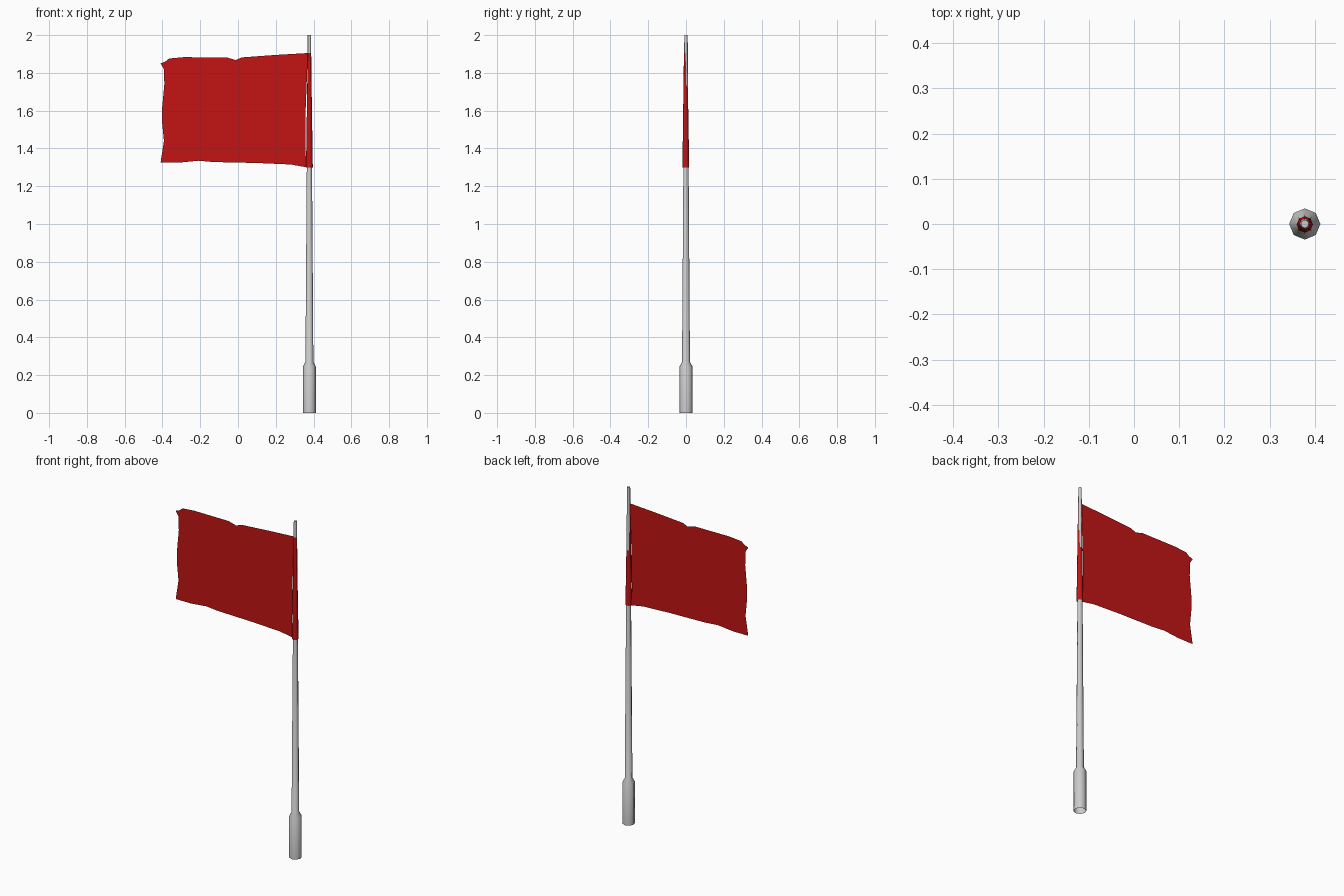
import bpy, bmesh
from math import cos, sin, pi

if "Cube" in bpy.data.objects:
    bpy.data.objects.remove(bpy.data.objects["Cube"])

POLE_X = 0.378
SIDES = 8

red = bpy.data.materials.new("red_cloth")
red.diffuse_color = (0.55, 0.007, 0.007, 1)
red.use_nodes = True
red.node_tree.nodes["Principled BSDF"].inputs["Base Color"].default_value = red.diffuse_color


def finish(name, bm, mat=None):
    mesh = bpy.data.meshes.new(name)
    bm.to_mesh(mesh)
    bm.free()
    ob = bpy.data.objects.new(name, mesh)
    bpy.context.collection.objects.link(ob)
    if mat:
        mesh.materials.append(mat)
    return ob


def lathe(name, profile, cap_top=False, mat=None):
    """Eight-sided tube through (radius, z, y offset) rings."""
    bm = bmesh.new()
    rings = []
    for r, z, y in profile:
        rings.append([bm.verts.new((POLE_X + r * cos(2 * pi * i / SIDES),
                                    y + r * sin(2 * pi * i / SIDES), z))
                      for i in range(SIDES)])
    for a, b in zip(rings, rings[1:]):
        for i in range(SIDES):
            j = (i + 1) % SIDES
            bm.faces.new((a[i], a[j], b[j], b[i]))
    if cap_top:
        bm.faces.new(rings[-1])
    ob = finish(name, bm, mat)
    bpy.ops.object.select_all(action='DESELECT')
    bpy.context.view_layer.objects.active = ob
    ob.select_set(True)
    bpy.ops.object.shade_smooth_by_angle(angle=0.9)
    return ob


# Tapered pole with a thick hollow grip
lathe("pole", [(0.0345, 0, 0), (0.0345, 0.245, 0), (0.021, 0.27, 0),
               (0.009, 2.0, 0)], cap_top=True)

# Cloth sleeve that narrows into the pole near the top
lathe("flag_sleeve", [(0.018, 1.30, -0.001), (0.009, 1.905, -0.002)], mat=red)

# Thin flat flag with ragged edges, hoist edge bowed away from the sleeve
outline = [
    (0.37, 1.905), (0.20, 1.895), (0.02, 1.882), (-0.012, 1.868), (-0.06, 1.882),
    (-0.29, 1.883), (-0.365, 1.876), (-0.385, 1.86), (-0.41, 1.85),
    (-0.392, 1.82), (-0.39, 1.74), (-0.403, 1.60), (-0.403, 1.55), (-0.392, 1.44),
    (-0.41, 1.325), (-0.31, 1.325), (-0.21, 1.335), (-0.13, 1.328),
    (0.10, 1.323), (0.28, 1.315), (0.364, 1.30), (0.357, 1.38), (0.358, 1.60),
]
bm = bmesh.new()
face = bm.faces.new([bm.verts.new((x, 0, z)) for x, z in outline])
bm.normal_update()
bmesh.ops.triangulate(bm, faces=[face])
finish("flag", bm, red)
